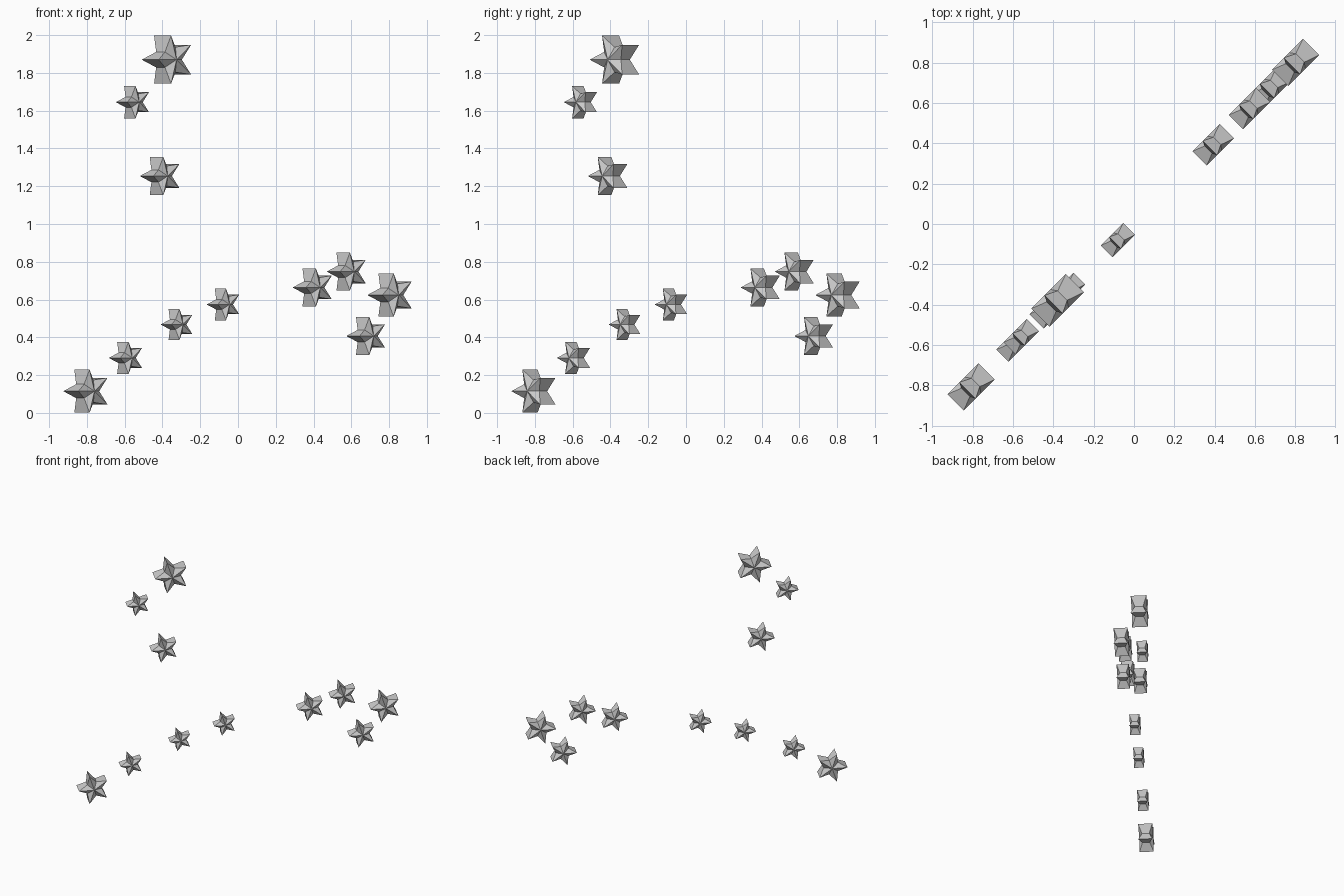
import bpy, bmesh
from math import sin, cos, pi, sqrt
from mathutils import Vector

if "Cube" in bpy.data.objects:
    bpy.data.objects.remove(bpy.data.objects["Cube"])

U = Vector((1, 1, 0)) / sqrt(2)      # in-plane horizontal direction
N = Vector((1, -1, 0)) / sqrt(2)     # facing direction
Z = Vector((0, 0, 1))
INNER = 0.52                         # inner corners shrink towards the centre
HALF = 0.475                         # half thickness relative to radius


def star(name, c, z, r):
    """Chunky five-pointed star whose inner corners are pulled in and thinner."""
    bm = bmesh.new()
    rings, hubs = [], []
    for side in (1, -1):
        ring = []
        for i in range(10):
            a = pi + i * pi / 5
            k = r if i % 2 == 0 else r * INNER
            ring.append(bm.verts.new(U * k * cos(a) + Z * k * sin(a) + N * side * k * HALF))
        rings.append(ring)
        hubs.append(bm.verts.new(N * side * r * HALF))
    front, back = rings
    for i in range(10):
        j = (i + 1) % 10
        bm.faces.new((hubs[0], front[i], front[j]))
        bm.faces.new((hubs[1], back[j], back[i]))
        bm.faces.new((front[i], back[i], back[j], front[j]))
    bmesh.ops.recalc_face_normals(bm, faces=bm.faces)
    me = bpy.data.meshes.new(name)
    bm.to_mesh(me)
    bm.free()
    ob = bpy.data.objects.new(name, me)
    ob.location = (c, c, z)
    bpy.context.collection.objects.link(ob)


# position along the x = y diagonal, height, radius
stars = [
    # upper branch
    (-0.37, 1.87, 0.134), (-0.553, 1.645, 0.090), (-0.408, 1.254, 0.107),
    # rising tail
    (-0.074, 0.574, 0.088), (-0.32, 0.468, 0.086),
    (-0.59, 0.291, 0.090), (-0.80, 0.115, 0.120),
    # right-hand cluster
    (0.40, 0.664, 0.106), (0.58, 0.748, 0.106),
    (0.81, 0.624, 0.120), (0.683, 0.407, 0.105),
]
for n, s in enumerate(stars, 1):
    star(f"star_{n:02d}", *s)
